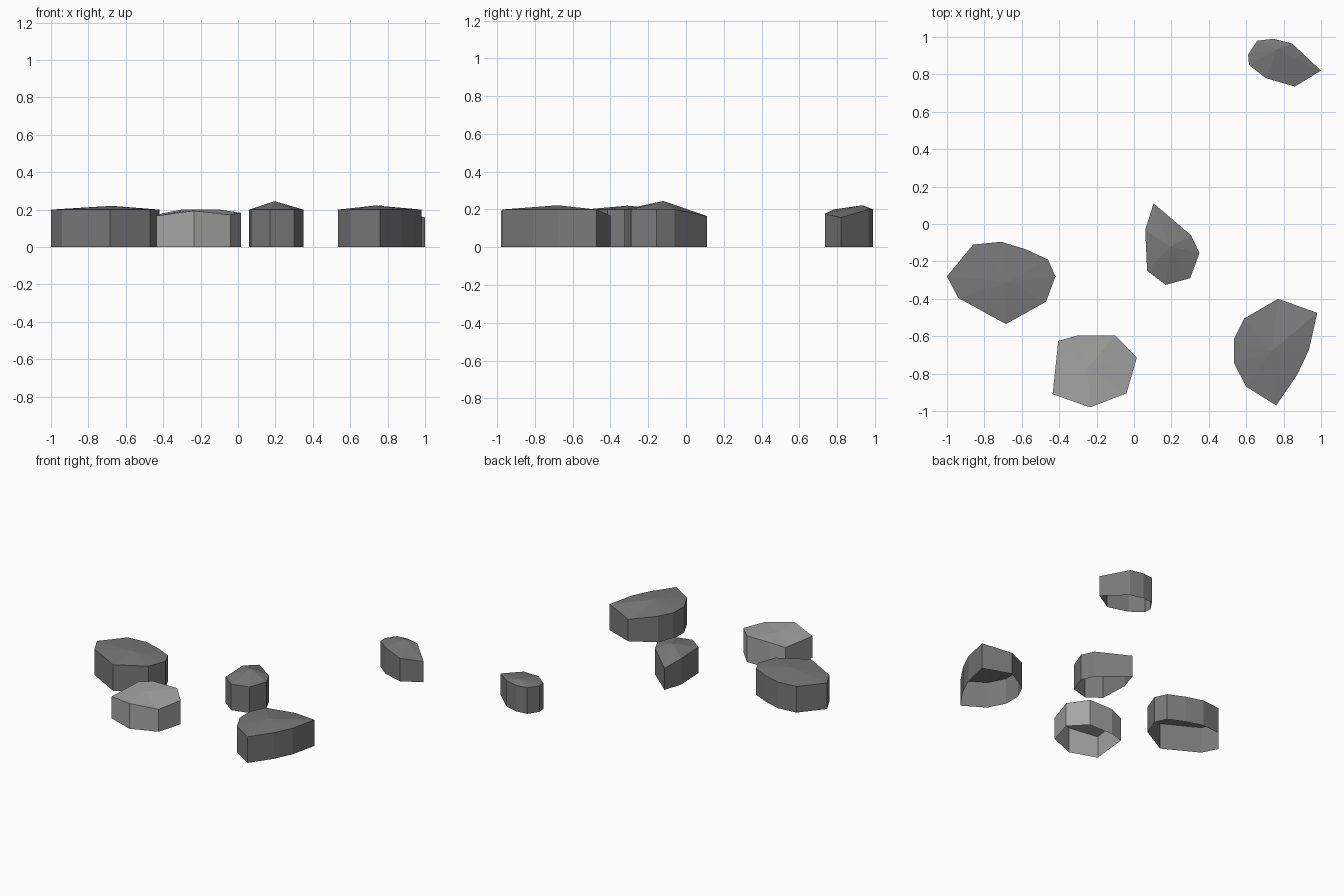
import bpy, bmesh

if "Cube" in bpy.data.objects:
    bpy.data.objects.remove(bpy.data.objects["Cube"])


def material(name, rgb):
    m = bpy.data.materials.new(name)
    m.diffuse_color = (*rgb, 1)
    m.use_nodes = True
    m.node_tree.nodes["Principled BSDF"].inputs["Base Color"].default_value = m.diffuse_color
    return m


dark = material("dark_grey_rock", (0.19, 0.19, 0.19))
light = material("light_grey_rock", (0.37, 0.38, 0.37))


def stone(name, mat, peak, outline, rim=0.2):
    """Faceted stone: upright walls, fan top to a peak, open underneath.
    Outline points are (x, y) or (x, y, rim height)."""
    bm = bmesh.new()
    low = [bm.verts.new((p[0], p[1], 0)) for p in outline]
    top = [bm.verts.new((p[0], p[1], p[2] if len(p) > 2 else rim)) for p in outline]
    tip = bm.verts.new(peak)
    for i in range(len(outline)):
        j = (i + 1) % len(outline)
        bm.faces.new((low[i], low[j], top[j], top[i]))
        bm.faces.new((top[i], top[j], tip))
    # point all faces outwards (the open base defeats automatic checks)
    bm.normal_update()
    if sum(f.normal.z for f in bm.faces) < 0:
        bmesh.ops.reverse_faces(bm, faces=bm.faces[:])
    me = bpy.data.meshes.new(name)
    bm.to_mesh(me)
    bm.free()
    me.materials.append(mat)
    ob = bpy.data.objects.new(name, me)
    bpy.context.collection.objects.link(ob)


# Wide stone on the left
stone("left_stone", dark, (-0.675, -0.31, 0.22), [
    (-1.0, -0.28), (-0.86, -0.11), (-0.71, -0.095), (-0.58, -0.135), (-0.46, -0.19),
    (-0.42, -0.28), (-0.47, -0.415), (-0.685, -0.535), (-0.94, -0.395)])

# Pale stone at the front
stone("front_pale_stone", light, (-0.25, -0.77, 0.2), [
    (-0.405, -0.625, 0.18), (-0.30, -0.595), (-0.10, -0.595), (0.015, -0.715, 0.183),
    (-0.04, -0.905, 0.172), (-0.235, -0.98, 0.194), (-0.435, -0.91, 0.167)])

# Small peaked stone in the middle
stone("middle_stone", dark, (0.195, -0.12, 0.245), [
    (0.105, 0.11, 0.165), (0.305, -0.06), (0.35, -0.155), (0.30, -0.29),
    (0.17, -0.325), (0.07, -0.25), (0.06, -0.03)])

# Small stone at the back right
stone("back_stone", dark, (0.765, 0.935, 0.222), [
    (0.61, 0.905), (0.66, 0.98), (0.745, 0.99), (0.845, 0.965), (1.0, 0.82, 0.157),
    (0.86, 0.735, 0.177), (0.705, 0.78), (0.615, 0.85)])

# Large stone at the front right
stone("right_stone", dark, (0.735, -0.68, 0.222), [
    (0.77, -0.40, 0.167), (0.98, -0.475), (0.935, -0.675), (0.87, -0.81), (0.76, -0.97),
    (0.60, -0.87), (0.535, -0.745), (0.535, -0.615), (0.59, -0.505)])
